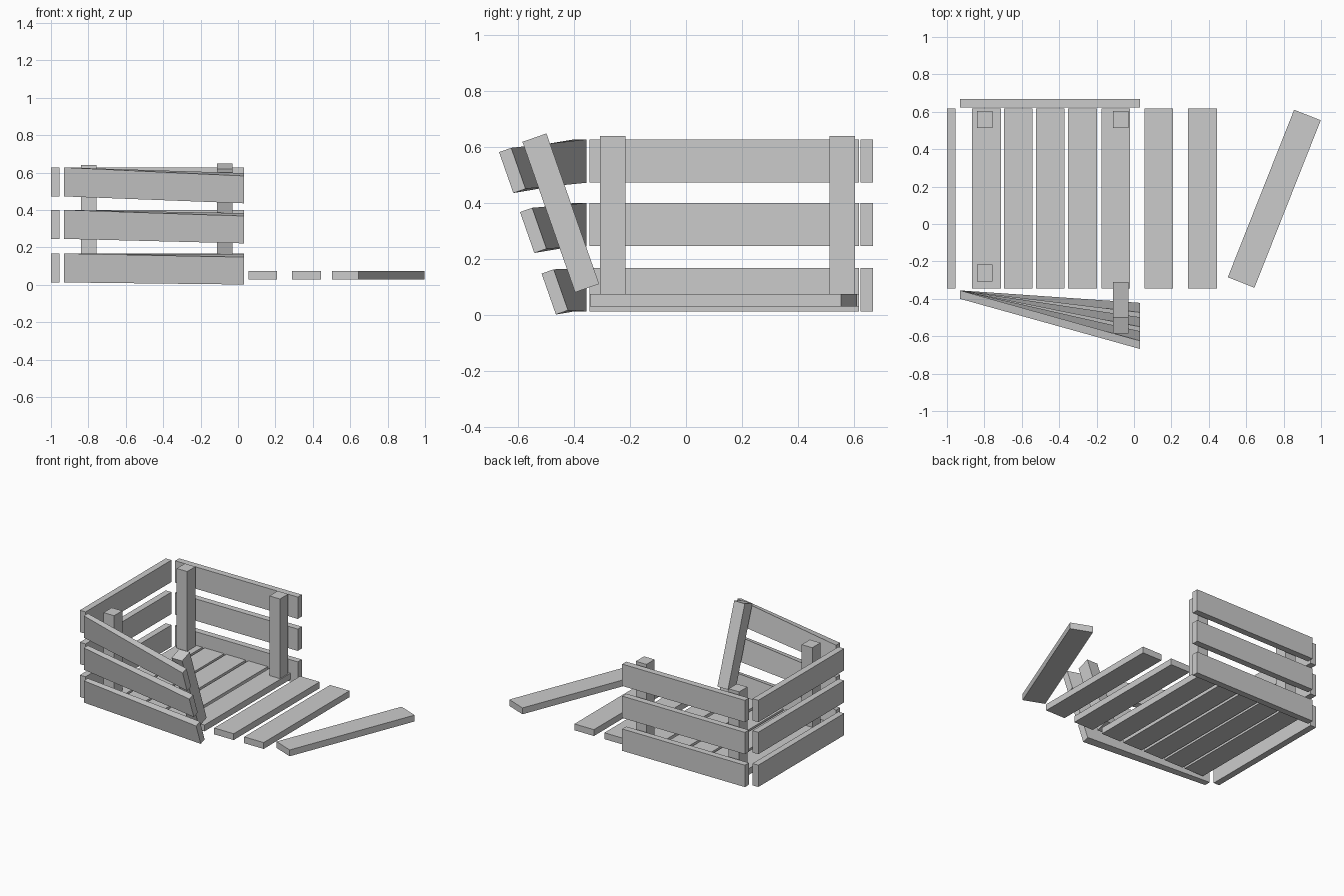
import bpy, math
from mathutils import Matrix

if "Cube" in bpy.data.objects:
    bpy.data.objects.remove(bpy.data.objects["Cube"])


def mesh_object(name, verts, faces):
    me = bpy.data.meshes.new(name)
    me.from_pydata(verts, [], faces)
    ob = bpy.data.objects.new(name, me)
    bpy.context.collection.objects.link(ob)
    return ob


def prism(name, x0, ring0, x1, ring1):
    """Plank joining two (y, z) end profiles, each counter-clockwise seen from +x."""
    v = [(x0, *p) for p in ring0] + [(x1, *p) for p in ring1]
    f = [(3, 2, 1, 0), (4, 5, 6, 7)]
    f += [(i, (i + 1) % 4, 4 + (i + 1) % 4, 4 + i) for i in range(4)]
    return mesh_object(name, v, f)


def rect(y0, y1, z0, z1):
    return [(y0, z0), (y1, z0), (y1, z1), (y0, z1)]


def box(name, x0, x1, y0, y1, z0, z1):
    r = rect(y0, y1, z0, z1)
    return prism(name, x0, r, x1, r)


def lean(points):
    """Outward lean of the broken front panel's free end."""
    a = math.radians(19.3)
    c, s = math.cos(a), math.sin(a)
    return [(-0.465 + u * c - v * s, 0.002 + u * s + v * c) for u, v in points]


# floor slats, the last two sliding away
for i, x in enumerate((-0.865, -0.695, -0.525, -0.352, -0.175, 0.055, 0.29)):
    box(f"floor_slat_{i + 1}", x, x + 0.153, -0.345, 0.618, 0.03, 0.075)

# loose slat lying askew
loose = box("loose_slat", -0.0765, 0.0765, -0.4815, 0.4815, 0.03, 0.075)
loose.matrix_world = Matrix.Translation((0.75, 0.135, 0)) @ Matrix.Rotation(math.radians(-21.6), 4, 'Z')

# side, back and twisted front boards
for i, z in enumerate((0.013, 0.246, 0.473)):
    h = 0.155
    box(f"left_board_{i + 1}", -1.0, -0.955, -0.345, 0.618, z, z + h)
    box(f"back_board_{i + 1}", -0.93, 0.033, 0.623, 0.668, z, z + h)
    v = z - 0.013
    prism(f"front_board_{i + 1}", -0.93, rect(-0.4, -0.355, z, z + h),
          0.033, lean(rect(0, 0.046, v, v + h)))

# corner posts
for name, x, y in (("back_left_post", -0.84, 0.512),
                   ("front_left_post", -0.84, -0.308),
                   ("back_right_post", -0.112, 0.512)):
    box(name, x, x + 0.083, y, y + 0.092, 0.075, 0.64)

# leaning front post
p = lean(rect(0.091, 0.182, 0.052, 0.622))
prism("leaning_post", -0.112, p, -0.029, p)
